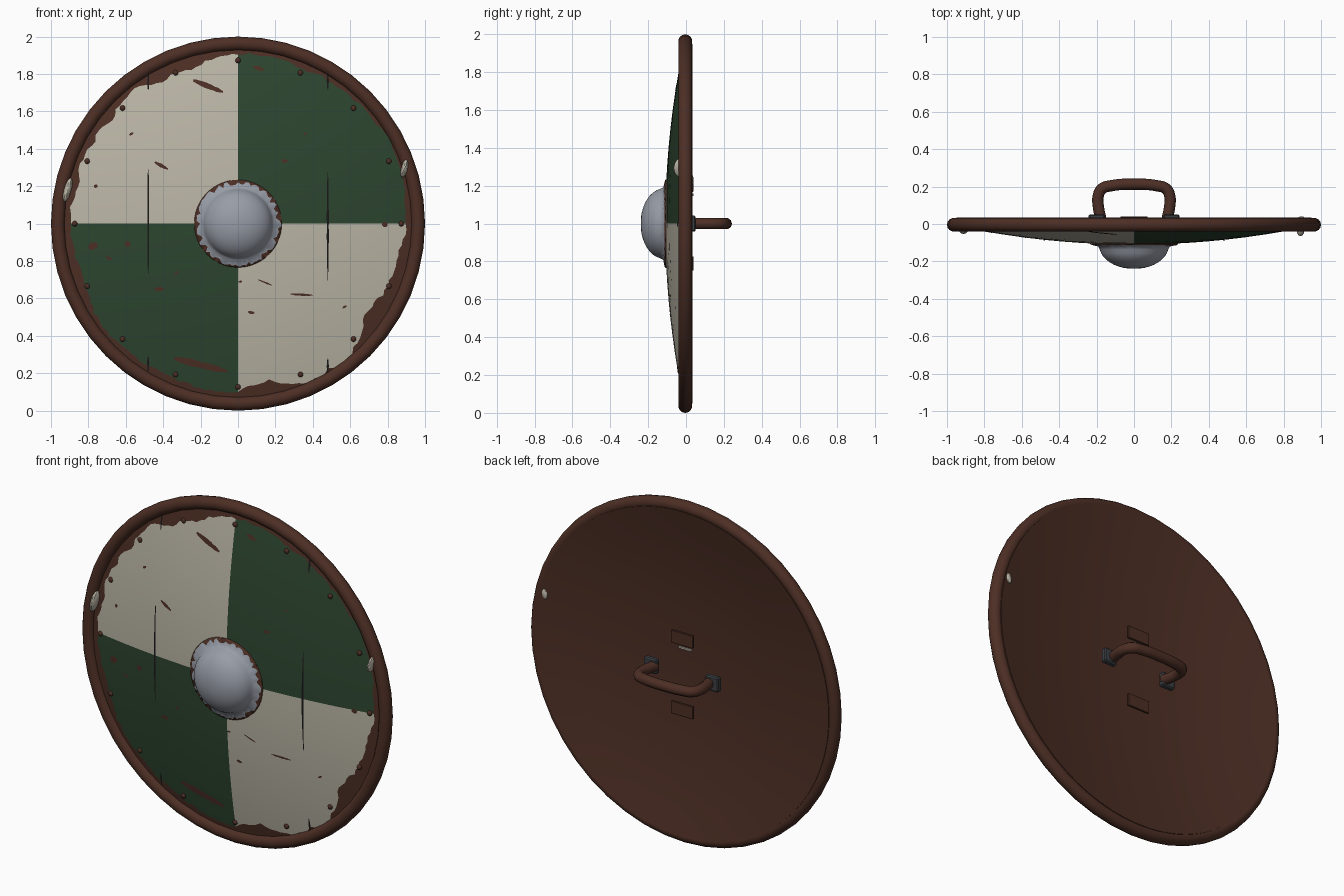
import bpy, bmesh, math, random
from mathutils import Matrix

if "Cube" in bpy.data.objects:
    bpy.data.objects.remove(bpy.data.objects["Cube"])

random.seed(4)
SEG = 192


def mat(name, c):
    m = bpy.data.materials.new(name)
    m.diffuse_color = (*c, 1)
    m.use_nodes = True
    m.node_tree.nodes["Principled BSDF"].inputs["Base Color"].default_value = m.diffuse_color
    return m


BROWN = mat("worn brown wood", (0.074, 0.028, 0.018))
CREAM = mat("cream paint", (0.50, 0.47, 0.385))
GREEN = mat("green paint", (0.026, 0.060, 0.029))
STEEL = mat("steel", (0.31, 0.335, 0.385))
IRON = mat("dark iron", (0.045, 0.05, 0.057))
BLACK = mat("crack black", (0.010, 0.009, 0.009))


def finish(name, bm, mats, smooth=35):
    bmesh.ops.recalc_face_normals(bm, faces=bm.faces)
    me = bpy.data.meshes.new(name)
    bm.to_mesh(me)
    bm.free()
    for m in mats:
        me.materials.append(m)
    ob = bpy.data.objects.new(name, me)
    bpy.context.collection.objects.link(ob)
    if smooth:
        bpy.ops.object.select_all(action='DESELECT')
        ob.select_set(True)
        bpy.context.view_layer.objects.active = ob
        bpy.ops.object.shade_smooth_by_angle(angle=math.radians(smooth))
    return ob


def front_y(r):
    return -0.110 + 0.110 * r * r


def revolve(name, rings, mats, rule, segs=SEG, smooth=35):
    """Rings are functions angle -> (radius, y); first and last close to a point."""
    bm = bmesh.new()
    rows = []
    for f in rings:
        row = []
        for i in range(segs):
            a = 2 * math.pi * i / segs
            r, y = f(a)
            row.append(bm.verts.new((r * math.cos(a), y, 1 + r * math.sin(a))))
        rows.append(row)
    for k in range(len(rows) - 1):
        for i in range(segs):
            j = (i + 1) % segs
            f = bm.faces.new((rows[k][i], rows[k][j], rows[k + 1][j], rows[k + 1][i]))
            f.material_index = rule(k, (i + 0.5) / segs)
    for k, row in ((-1, rows[0]), (len(rows), rows[-1])):
        c = bm.verts.new((0, row[0].co.y, 1))
        for i in range(segs):
            f = bm.faces.new((c, row[i], row[(i + 1) % segs]))
            f.material_index = rule(k, (i + 0.5) / segs)
    return finish(name, bm, mats, smooth)


# Ragged paint edge: (angle in degrees, radius) with a little jitter
EDGE = [(0, .90), (12, .905), (24, .925), (40, .91), (60, .905), (68, .89), (76, .91), (90, .91),
        (96, .90), (107, .862), (113, .875), (119, .852), (125, .91), (137, .896), (141, .863),
        (146, .892), (150, .886), (161, .90), (164, .877), (177, .90), (180, .90), (195, .88),
        (206, .89), (216, .908), (242, .895), (257, .90), (270, .90), (275, .865), (281, .85),
        (285, .88), (294, .93), (302, .917), (309, .935), (315, .896), (320, .885), (323, .83),
        (329, .84), (335, .866), (349, .87), (357, .895), (360, .90)]
jit = [random.uniform(-.008, .008) for _ in range(SEG)]


def edge(a):
    d = math.degrees(a)
    for (a0, r0), (a1, r1) in zip(EDGE, EDGE[1:]):
        if d <= a1 + 1e-6:
            r = r0 + (r1 - r0) * (d - a0) / (a1 - a0)
            return r + jit[round(a / (2 * math.pi) * SEG) % SEG]


# Domed board: painted quarters, bare wood border, hollow back
def dome_ring(t):
    return lambda a: (edge(a) * t, front_y(edge(a) * t))


def back_ring(r):
    return lambda a: (r, front_y(r) + .045)


N = 9
rings = [dome_ring(k / N) for k in range(1, N + 1)]
rings += [lambda a: (.95, front_y(.95))]
rings += [back_ring(r) for r in (.95, .8, .65, .5, .35, .2, .05)]
revolve("shield_board", rings, [BROWN, CREAM, GREEN],
        lambda k, t: (2, 1, 2, 1)[int(t * 4)] if k < N - 1 else 0)

# Steel boss flowing into a flange with a rusted edge
rust = [random.choice((.206, .213, .222, .227, .228)) + random.uniform(-.003, .003) for _ in range(96)]
rings = [(lambda a, t=t: (.185 * math.sin(t), -.118 - .122 * math.cos(t)))
         for t in [math.pi / 2 * k / 10 for k in range(1, 10)]]
rings += [lambda a: (.192, -.120),
          lambda a: (rust[round(a / 2 / math.pi * 96) % 96], -.113),
          lambda a: (.234, -.108), lambda a: (.234, -.09)]
revolve("boss", rings, [STEEL, BROWN], lambda k, t: 1 if k >= 10 else 0, 96, 75)

# Rim
bpy.ops.mesh.primitive_torus_add(major_segments=48, minor_segments=14, major_radius=.963, minor_radius=.037,
                                 location=(0, -.004, 1), rotation=(math.pi / 2, 0, 0))
rim = bpy.context.object
rim.name = "rim"
rim.data.materials.append(BROWN)
bpy.ops.object.shade_smooth_by_angle(angle=math.radians(40))

# Rivets
bm = bmesh.new()
for i in range(16):
    a = math.pi * i / 8
    p = (.873 * math.cos(a), front_y(.873), 1 + .873 * math.sin(a))
    m = Matrix.Translation(p) @ Matrix.Diagonal((1, .8, 1, 1))
    bmesh.ops.create_uvsphere(bm, u_segments=10, v_segments=6, radius=.015, matrix=m)
finish("rivets", bm, [BROWN])


# Marks lying on the dome: (x, z, length, width, angle in degrees)
def marks(name, items, material, lift):
    bm = bmesh.new()
    for x, z, ln, w, ang in items:
        a = math.radians(ang)
        n = 10
        top, bot = [], []
        for k in range(n + 1):
            s = k / n
            u = (s - .5) * ln
            h = w / 2 * (math.sin(math.pi * (.06 + .88 * s)) ** .6) * random.uniform(.75, 1.1)
            for v, row in ((h, top), (-h, bot)):
                px = x + u * math.cos(a) - v * math.sin(a)
                pz = z + u * math.sin(a) + v * math.cos(a)
                row.append(bm.verts.new((px, front_y(math.hypot(px, pz - 1)) - lift, pz)))
        for k in range(n):
            bm.faces.new((bot[k], bot[k + 1], top[k + 1], top[k]))
    ob = finish(name, bm, [material], 0)
    for p in ob.data.polygons:
        if p.normal.y > 0:
            p.flip()


marks("paint_scratches", [
    (-.16, 1.735, .17, .03, -22), (-.41, 1.31, .08, .02, -28), (-.76, 1.2, .02, .02, 0),
    (-.57, 1.48, .025, .012, 30), (.25, 1.335, .03, .022, 0), (.11, 1.83, .06, .02, -20),
    (.36, 1.48, .02, .01, 40), (-.775, .88, .05, .04, 20), (-.59, .89, .03, .035, 40),
    (-.42, .65, .05, .022, 0), (-.33, .735, .03, .01, 40), (-.69, .815, .035, .015, -20),
    (-.2, .245, .29, .04, -14), (.34, .62, .12, .012, -3), (.145, .685, .08, .009, -22),
    (.07, .525, .035, .016, -10), (.57, .555, .025, .012, 30), (.785, .995, .03, .03, 0),
    (.012, .69, .02, .012, 0)], BROWN, .002)
marks("plank_cracks", [
    (-.48, 1.01, .56, .011, 90), (.48, .985, .58, .011, 90), (-.48, 1.76, .09, .011, 90),
    (.48, 1.76, .09, .011, 90), (-.48, .25, .08, .011, 90), (.48, .24, .08, .011, 90)], BLACK, .003)


# Chips in the rim
def chip(name, loc, size, ang):
    bm = bmesh.new()
    m = Matrix.Translation(loc) @ Matrix.Rotation(math.radians(ang), 4, 'Y') @ Matrix.Diagonal((*size, 1))
    bmesh.ops.create_icosphere(bm, subdivisions=2, radius=1, matrix=m)
    finish(name, bm, [CREAM], 20)


chip("rim_chip_left", (-.912, -.024, 1.18), (.021, .03, .068), 16)
chip("rim_chip_right", (.890, -.030, 1.295), (.018, .036, .052), 14)
chip("rim_chip_back", (.895, .031, 1.228), (.018, .010, .030), 10)


# Back parts
def box(name, loc, size, material):
    bm = bmesh.new()
    bmesh.ops.create_cube(bm, size=1, matrix=Matrix.Translation(loc) @ Matrix.Diagonal((*size, 1)))
    bmesh.ops.bevel(bm, geom=bm.edges[:], offset=min(size) * .2, segments=1, affect='EDGES')
    finish(name, bm, [material], 0)


for s, side in ((-1, "left"), (1, "right")):
    box("handle_mount_" + side, (s * .2, .034, 1), (.085, .034, .085), IRON)
for z, side in ((1.205, "upper"), (.79, "lower")):
    box("back_patch_" + side, (0, .033, z), (.145, .014, .075), BROWN)
box("back_chip", (-.02, .034, 1.153), (.085, .012, .014), CREAM)

# Bent grip
pts = [(-.178, .03), (-.19, .09), (-.192, .145), (-.172, .188), (-.125, .204), (0, .213)]
pts += [(-x, y) for x, y in reversed(pts[:-1])]
cu = bpy.data.curves.new("grip", 'CURVE')
cu.dimensions = '3D'
cu.bevel_depth = .030
cu.bevel_resolution = 3
cu.resolution_u = 5
cu.use_fill_caps = True
sp = cu.splines.new('BEZIER')
sp.bezier_points.add(len(pts) - 1)
for b, (x, y) in zip(sp.bezier_points, pts):
    b.co = (x, y, 1)
    b.handle_left_type = b.handle_right_type = 'AUTO'
cu.materials.append(BROWN)
grip = bpy.data.objects.new("grip", cu)
bpy.context.collection.objects.link(grip)
